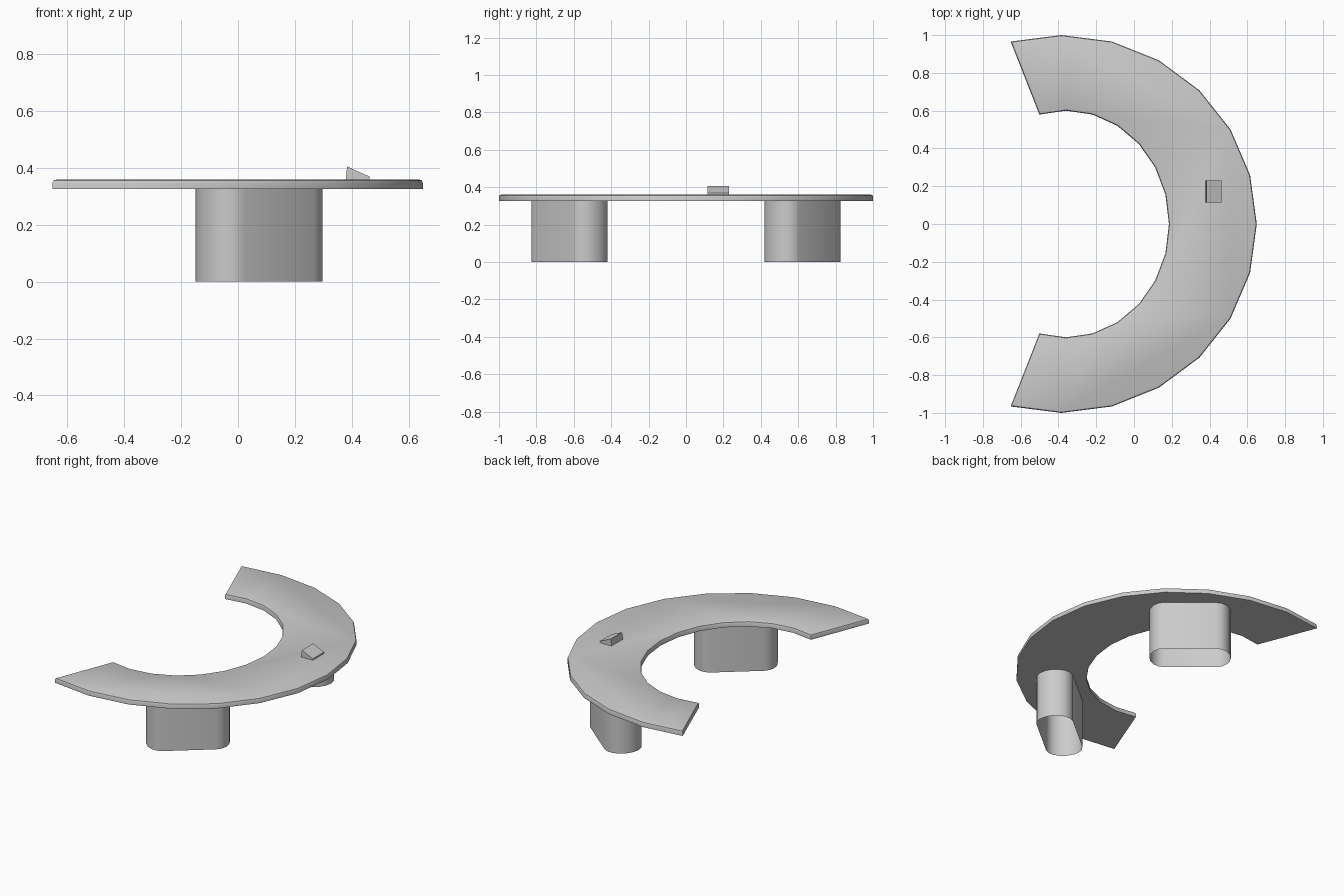
import bpy, bmesh, math

if "Cube" in bpy.data.objects:
    bpy.data.objects.remove(bpy.data.objects["Cube"])

TOP_Z, UNDER_Z = 0.36, 0.327


def make_object(name, bm, smooth=True):
    bmesh.ops.recalc_face_normals(bm, faces=bm.faces)
    mesh = bpy.data.meshes.new(name)
    bm.to_mesh(mesh)
    bm.free()
    obj = bpy.data.objects.new(name, mesh)
    bpy.context.collection.objects.link(obj)
    bpy.ops.object.select_all(action='DESELECT')
    obj.select_set(True)
    bpy.context.view_layer.objects.active = obj
    if smooth:
        bpy.ops.object.shade_smooth_by_angle(angle=math.radians(35))
    return obj


def arc(cx, rx, ry):
    # points every 15 degrees from -105 to 105
    return [(cx + rx * math.cos(math.radians(d)), ry * math.sin(math.radians(d)))
            for d in range(-105, 106, 15)]


# Crescent worktop with a rounded upper rim
bm = bmesh.new()
outline = arc(-0.385, 1.035, 1.0) + arc(-0.36, 0.545, 0.60)[::-1]
face = bm.faces.new([bm.verts.new((x, y, UNDER_Z)) for x, y in outline])
ext = bmesh.ops.extrude_face_region(bm, geom=[face])
new = [v for v in ext['geom'] if isinstance(v, bmesh.types.BMVert)]
bmesh.ops.translate(bm, verts=new, vec=(0, 0, TOP_Z - UNDER_Z))
if not face.is_valid or not any(abs(sum(v.co.z for v in f.verts) / len(f.verts) - UNDER_Z) < 1e-5
                                for f in bm.faces):
    bm.faces.new([v for v in bm.verts if v.co.z < UNDER_Z + 1e-4])
bmesh.ops.recalc_face_normals(bm, faces=bm.faces)
rim = [e for e in bm.edges if all(v.co.z > TOP_Z - 1e-4 for v in e.verts)]
bmesh.ops.bevel(bm, geom=rim, offset=0.012, segments=2, profile=0.5, affect='EDGES')
make_object("worktop", bm)


# Hollow oblong pedestals, open underneath, set along the curve
def pedestal(name, side):
    half, cap, width, n = 0.16, 0.09, 0.113, 8
    ang = math.radians(180 - 39.5)
    ring = []
    for end in (1, -1):
        for i in range(n + 1):
            t = -math.pi / 2 + math.pi * i / n
            u, v = end * (half + cap * math.cos(t)), end * width * math.sin(t)
            ring.append((0.074 + u * math.cos(ang) - v * math.sin(ang),
                         side * (0.623 + u * math.sin(ang) + v * math.cos(ang))))
    bm = bmesh.new()
    low = [bm.verts.new((x, y, 0)) for x, y in ring]
    high = [bm.verts.new((x, y, UNDER_Z)) for x, y in ring]
    for i in range(len(ring)):
        j = (i + 1) % len(ring)
        bm.faces.new((low[i], low[j], high[j], high[i]))
    make_object(name, bm)


pedestal("front_pedestal", -1)
pedestal("back_pedestal", 1)

# Small wedge-shaped desk plate
bm = bmesh.new()
profile = [(0.379, 0.36), (0.384, 0.405), (0.463, 0.37), (0.463, 0.36)]
near = [bm.verts.new((x, 0.114, z)) for x, z in profile]
far = [bm.verts.new((x, 0.231, z)) for x, z in profile]
bm.faces.new(near)
bm.faces.new(far[::-1])
for i in range(4):
    j = (i + 1) % 4
    bm.faces.new((near[i], far[i], far[j], near[j]))
make_object("desk_plate", bm, smooth=False)
